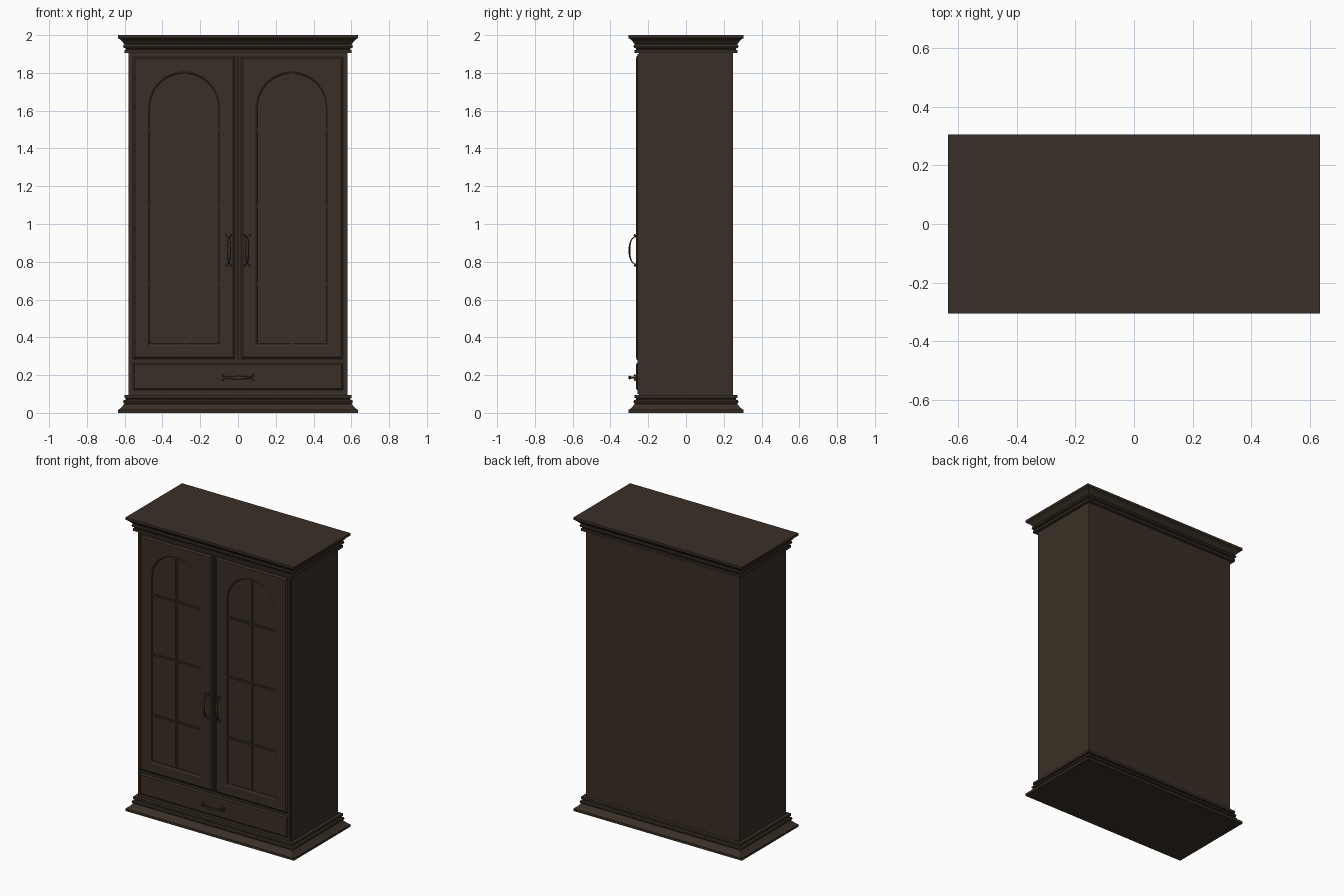
import bpy, bmesh, math
from mathutils import Matrix

if "Cube" in bpy.data.objects:
    bpy.data.objects.remove(bpy.data.objects["Cube"])

wood = bpy.data.materials.new("dark_walnut")
wood.diffuse_color = (0.042, 0.029, 0.019, 1)
wood.use_nodes = True
wood.node_tree.nodes["Principled BSDF"].inputs["Base Color"].default_value = wood.diffuse_color


def ring(bm, pts):
    return [bm.verts.new(p) for p in pts]


def bridge(bm, a, b):
    n = len(a)
    for i in range(n):
        bm.faces.new((a[i], a[(i + 1) % n], b[(i + 1) % n], b[i]))


def finish(bm, name, smooth=True):
    bmesh.ops.recalc_face_normals(bm, faces=bm.faces[:])
    mesh = bpy.data.meshes.new(name)
    bm.to_mesh(mesh)
    bm.free()
    ob = bpy.data.objects.new(name, mesh)
    bpy.context.collection.objects.link(ob)
    mesh.materials.append(wood)
    if smooth:
        bpy.ops.object.select_all(action='DESELECT')
        ob.select_set(True)
        bpy.context.view_layer.objects.active = ob
        bpy.ops.object.shade_smooth_by_angle(angle=math.radians(30))
    return ob


def add_box(bm, x0, x1, y0, y1, z0, z1):
    m = Matrix.Translation(((x0 + x1) / 2, (y0 + y1) / 2, (z0 + z1) / 2))
    m = m @ Matrix.Diagonal((x1 - x0, y1 - y0, z1 - z0, 1))
    bmesh.ops.create_cube(bm, size=1, matrix=m)


def rect(x0, x1, z0, z1, y, inset=0):
    x0, x1, z0, z1 = x0 + inset, x1 - inset, z0 + inset, z1 - inset
    return [(x0, y, z0), (x1, y, z0), (x1, y, z1), (x0, y, z1)]


def arch(cx, half, z0, zs, y, inset=0, n=12):
    r = half - inset
    pts = [(cx - r, y, z0 + inset), (cx + r, y, z0 + inset)]
    for i in range(n + 1):
        a = math.pi * i / n
        pts.append((cx + r * math.cos(a), y, zs + r * math.sin(a)))
    return pts


# Carcass
bm = bmesh.new()
add_box(bm, -0.58, 0.58, -0.25, 0.25, 0.08, 1.92)
finish(bm, "cabinet_body", False)

# Crown and plinth mouldings: (overhang, distance from end)
PROFILE = [(0.055, 0), (0.055, 0.016), (0.045, 0.022), (0.034, 0.032), (0.026, 0.044),
           (0.020, 0.048), (0.025, 0.051), (0.028, 0.059), (0.025, 0.067), (0.014, 0.071),
           (0.014, 0.077), (0.022, 0.079), (0.022, 0.094), (0, 0.094)]
for name, top in (("crown_moulding", True), ("plinth_moulding", False)):
    bm = bmesh.new()
    prev = None
    for o, d in PROFILE:
        z = 2 - d if top else d
        x, y = 0.58 + o, 0.25 + o
        cur = ring(bm, [(-x, -y, z), (x, -y, z), (x, y, z), (-x, y, z)])
        if prev:
            bridge(bm, prev, cur)
        else:
            bm.faces.new(cur)
        prev = cur
    bm.faces.new(prev)
    finish(bm, name)

# Face frame strips around the doors and drawer
bm = bmesh.new()
for s in (-1, 1):
    add_box(bm, min(s * 0.573, s * 0.558), max(s * 0.573, s * 0.558), -0.256, -0.24, 0.1, 1.9)
for z0, z1 in ((1.889, 1.9), (0.268, 0.28), (0.1, 0.117)):
    add_box(bm, -0.558, 0.558, -0.256, -0.24, z0, z1)
add_box(bm, -0.006, 0.006, -0.262, -0.24, 0.28, 1.889)
finish(bm, "face_frame", False)

# Arched doors with recessed panes and glazing bars
FRONT, PANE = -0.266, -0.253
for s, side in ((-1, "left"), (1, "right")):
    xa, xb = sorted((s * 0.016, s * 0.555))
    cx, half, zb, zs = s * 0.285, 0.195, 0.355, 1.615
    bm = bmesh.new()
    back = ring(bm, rect(xa, xb, 0.285, 1.885, -0.245))
    edge = ring(bm, rect(xa, xb, 0.285, 1.885, -0.258))
    step = ring(bm, rect(xa, xb, 0.285, 1.885, FRONT, 0.01))
    rim = ring(bm, arch(cx, half, zb, zs, FRONT))
    lip = ring(bm, arch(cx, half, zb, zs, -0.260, 0.010))
    pane = ring(bm, arch(cx, half, zb, zs, PANE, 0.012))
    bm.faces.new(back)
    bridge(bm, back, edge)
    bridge(bm, edge, step)
    bridge(bm, rim, lip)
    bridge(bm, lip, pane)
    bm.faces.new(pane)
    loops = [bm.edges.get((l[i - 1], l[i])) for l in (step, rim) for i in range(len(l))]
    bmesh.ops.triangle_fill(bm, use_beauty=True, edges=loops, normal=(0, -1, 0))
    finish(bm, side + "_door", False)

    bm = bmesh.new()
    add_box(bm, cx - 0.006, cx + 0.006, -0.260, -0.25, zb + 0.008, zs + half - 0.010)
    for z in (0.68, 1.095, 1.50):
        add_box(bm, cx - half + 0.01, cx + half - 0.01, -0.260, -0.25, z - 0.006, z + 0.006)
    finish(bm, side + "_glazing_bars", False)

# Drawer front with chamfered edge
bm = bmesh.new()
rings = [ring(bm, rect(-0.555, 0.555, 0.12, 0.263, y, i))
         for y, i in ((-0.245, 0), (-0.258, 0), (FRONT, 0.008))]
bm.faces.new(rings[0])
bridge(bm, rings[0], rings[1])
bridge(bm, rings[1], rings[2])
bm.faces.new(rings[2])
finish(bm, "drawer_front", False)


# Bowed pull handles with thicker grip and small feet
def handle(name, x, z, turned):
    bm = bmesh.new()
    steps, sides, prev = 14, 8, None
    for i in range(steps + 1):
        a = math.pi * i / steps
        pz, py = -0.072 * math.cos(a), -0.031 * math.sin(a)
        r = 0.004 + 0.006 * math.sin(a) ** 2
        # depth is kept slimmer than width
        n = (-math.sin(a), -math.cos(a))
        cur = ring(bm, [(r * math.cos(t), py + 0.5 * r * math.sin(t) * n[0],
                         pz + 0.5 * r * math.sin(t) * n[1])
                        for t in (2 * math.pi * k / sides for k in range(sides))])
        if prev:
            bridge(bm, prev, cur)
        else:
            bm.faces.new(cur)
        prev = cur
    bm.faces.new(prev)
    for e in (-1, 1):
        add_box(bm, -0.011, 0.011, -0.003, 0.004, e * 0.077 - 0.008, e * 0.077 + 0.008)
        for k in (-1, 1):
            bmesh.ops.create_uvsphere(bm, u_segments=8, v_segments=6, radius=0.006,
                                      matrix=Matrix.Translation((k * 0.012, -0.002, e * 0.08)))
    if turned:
        bm.transform(Matrix.Rotation(math.pi / 2, 4, 'Y'))
    bm.transform(Matrix.Translation((x, FRONT - 0.003, z)))
    finish(bm, name)


handle("left_door_handle", -0.048, 0.86, False)
handle("right_door_handle", 0.048, 0.86, False)
handle("drawer_handle", 0, 0.187, True)
